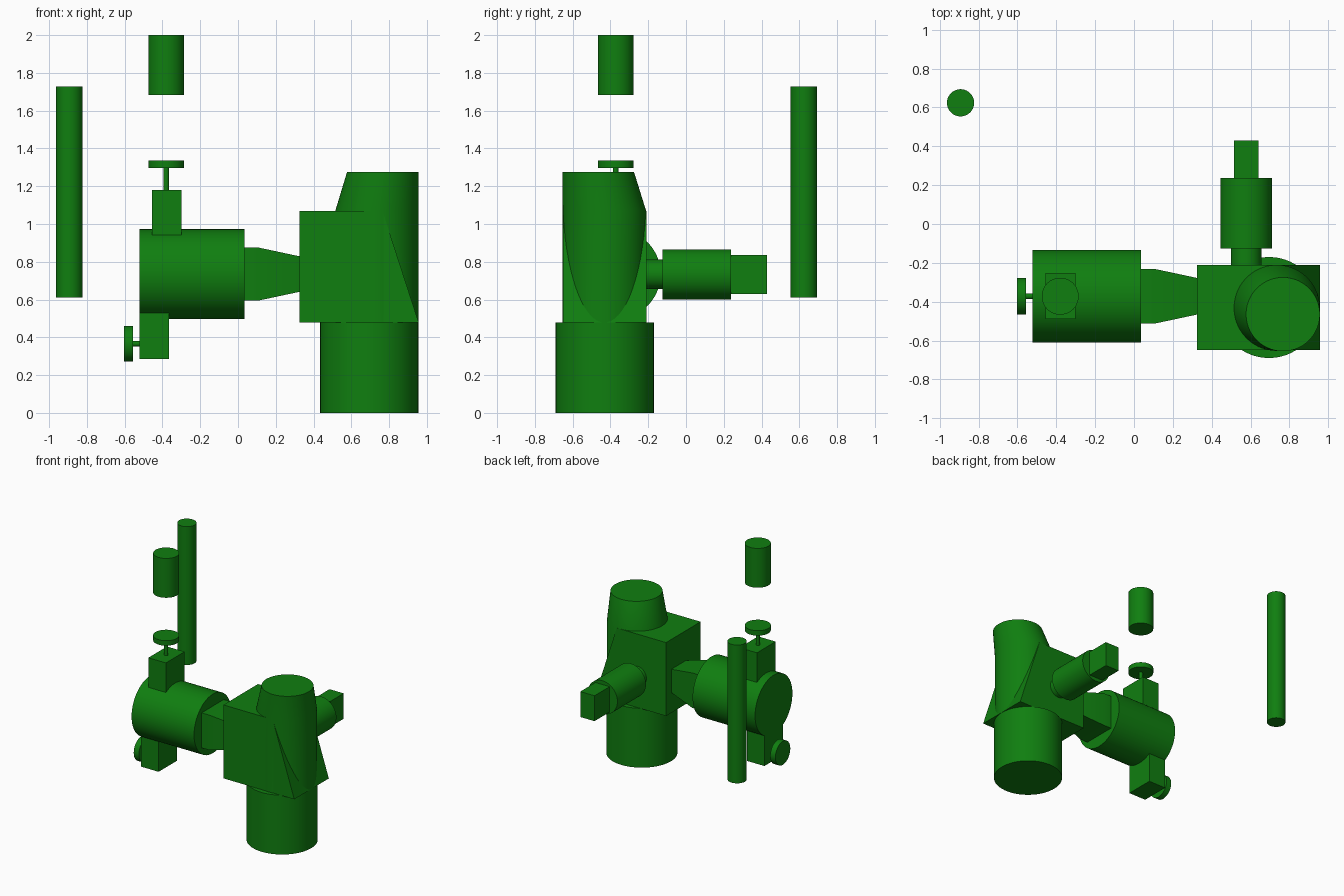
import bpy
import bmesh
import math
from mathutils import Vector

old = bpy.data.objects.get("Cube")
if old:
    bpy.data.objects.remove(old, do_unlink=True)

green = bpy.data.materials.new("dark_green")
green.use_nodes = True
color = (0.005, 0.21, 0.005, 1)
green.diffuse_color = color
green.node_tree.nodes["Principled BSDF"].inputs["Base Color"].default_value = color


def finish(name, bm):
    bmesh.ops.recalc_face_normals(bm, faces=bm.faces)
    mesh = bpy.data.meshes.new(name)
    bm.to_mesh(mesh)
    bm.free()
    mesh.materials.append(green)
    obj = bpy.data.objects.new(name, mesh)
    bpy.context.collection.objects.link(obj)
    bpy.ops.object.select_all(action="DESELECT")
    obj.select_set(True)
    bpy.context.view_layer.objects.active = obj
    bpy.ops.object.shade_smooth_by_angle(angle=math.radians(30))
    return obj


def loft(name, sections, axis="z", sides=64):
    """Capped tube through (centre, radius) sections square to the axis."""
    u, v = {"x": ((0, 1, 0), (0, 0, 1)),
            "y": ((1, 0, 0), (0, 0, 1)),
            "z": ((1, 0, 0), (0, 1, 0))}[axis]
    u, v = Vector(u), Vector(v)
    bm = bmesh.new()
    rings = []
    for centre, r in sections:
        ring = []
        for i in range(sides):
            a = 2 * math.pi * (i + 0.5) / sides
            ring.append(bm.verts.new(Vector(centre) + u * r * math.cos(a) + v * r * math.sin(a)))
        rings.append(ring)
    for low, high in zip(rings, rings[1:]):
        for i in range(sides):
            j = (i + 1) % sides
            bm.faces.new((low[i], low[j], high[j], high[i]))
    bm.faces.new(rings[0])
    bm.faces.new(rings[-1])
    return finish(name, bm)


def rod(name, start, end, r, axis="z"):
    return loft(name, [(start, r), (end, r)], axis)


def prism(name, outline, y0, y1):
    """Extrude an x-z outline from y0 to y1."""
    bm = bmesh.new()
    face = bm.faces.new([bm.verts.new((x, y0, z)) for x, z in outline])
    new = bmesh.ops.extrude_face_region(bm, geom=[face])["geom"]
    verts = [g for g in new if isinstance(g, bmesh.types.BMVert)]
    bmesh.ops.translate(bm, verts=verts, vec=(0, y1 - y0, 0))
    return finish(name, bm)


def box(name, x0, x1, y0, y1, z0, z1):
    return prism(name, [(x0, z0), (x1, z0), (x1, z1), (x0, z1)], y0, y1)


# Main column: base, housing with sloped side, leaning tapered top
rod("base_column", (0.695, -0.43, 0), (0.695, -0.43, 0.478), 0.26)
prism("housing", [(0.325, 0.478), (0.957, 0.478), (0.765, 1.07), (0.325, 1.07)], -0.65, -0.21)
loft("upper_column", [((0.736, -0.432, 0.478), 0.221),
                      ((0.736, -0.432, 1.07), 0.221),
                      ((0.767, -0.465, 1.275), 0.19)])

# Side arm: square tapered neck and drum
AY, AZ = -0.372, 0.735
root2 = math.sqrt(2)
loft("arm_neck", [((0.02, AY, AZ), 0.141 * root2),
                  ((0.105, AY, AZ), 0.141 * root2),
                  ((0.335, AY, AZ), 0.092 * root2)], "x", 4)
rod("arm_drum", (-0.522, AY, AZ), (0.035, AY, AZ), 0.238, "x")

# Top control: block, stem, knob and the raised cylinder above it
KX = -0.38
box("top_block", -0.456, -0.3, -0.49, -0.253, 0.85, 1.18)
rod("top_stem", (KX, AY, 1.17), (KX, AY, 1.3), 0.015)
rod("top_knob", (KX, AY, 1.297), (KX, AY, 1.337), 0.095)
rod("raised_cylinder", (KX, AY, 1.683), (KX, AY, 2), 0.095)

# Lower control: block, stem and knob facing outward
KZ = 0.366
box("lower_block", -0.522, -0.365, -0.49, -0.253, 0.285, 0.62)
rod("lower_stem", (-0.57, AY, KZ), (-0.515, AY, KZ), 0.015, "x")
rod("lower_knob", (-0.603, AY, KZ), (-0.557, AY, KZ), 0.095, "x")

# Rear attachment: collar, barrel and end block
RX, RZ = 0.578, 0.733
rod("rear_collar", (RX, -0.25, RZ), (RX, -0.12, RZ), 0.078, "y")
rod("rear_barrel", (RX, -0.125, RZ), (RX, 0.238, RZ), 0.133, "y")
box("rear_end_block", 0.515, 0.641, 0.2, 0.43, 0.63, 0.835)

# Separate standing pole
rod("pole", (-0.893, 0.624, 0.612), (-0.893, 0.624, 1.727), 0.07)
